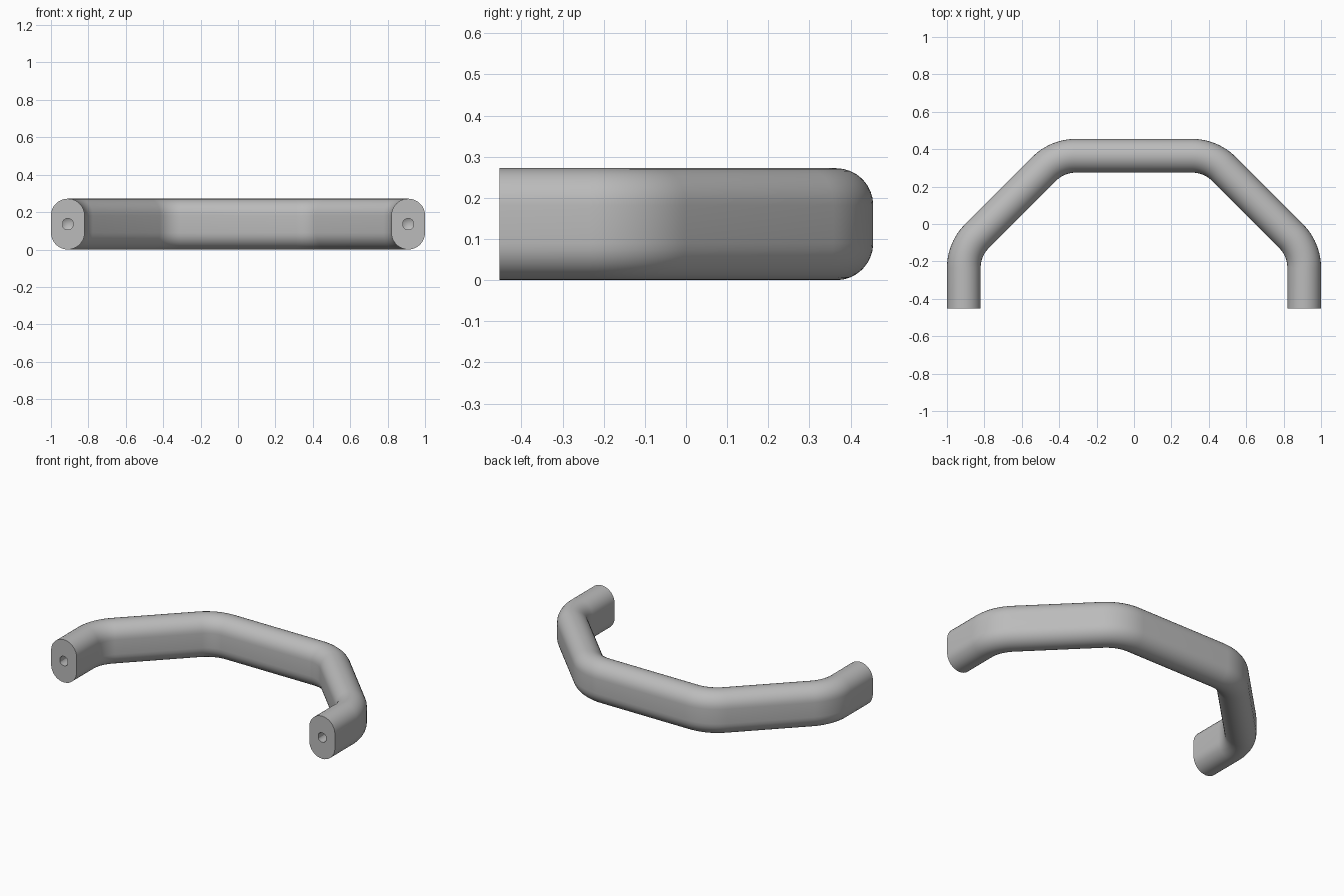
import bpy, bmesh
from math import sin, cos, pi, atan2, tan, radians
from mathutils import Vector

cube = bpy.data.objects.get("Cube")
if cube:
    bpy.data.objects.remove(cube, do_unlink=True)

R = 0.09           # half width of the bar
HALF = 0.046       # half height of its flat sides
MID_Z = R + HALF
BEND = 0.24        # centre-line bend radius
STEPS = 16
HOLE_R = 0.03
HOLE_DEPTH = 0.2

metal = bpy.data.materials.new("satin grey metal")
metal.use_nodes = True
grey = (0.5, 0.5, 0.5, 1)
metal.diffuse_color = grey
metal.node_tree.nodes["Principled BSDF"].inputs["Base Color"].default_value = grey

# Bar cross-section: (sideways, up), and a hole ring with matching points
section = []
for start, lift in ((0, HALF), (pi, -HALF)):
    for i in range(STEPS + 1):
        a = start + pi * i / STEPS
        section.append((R * cos(a), R * sin(a) + lift))
hole = [(HOLE_R * cos(atan2(v, u)), HOLE_R * sin(atan2(v, u))) for u, v in section]
tip = [(0, 0)] * len(section)

# Centre line: two legs, two diagonals and the grip, with rounded corners
corners = [Vector(p) for p in ((0.91, -0.453), (0.91, -0.135), (0.41, 0.365),
                               (-0.41, 0.365), (-0.91, -0.135), (-0.91, -0.453))]
stations = [(corners[0], pi / 2)]
for k in range(1, 5):
    d = (corners[k] - corners[k - 1]).normalized()
    a0 = atan2(d.y, d.x)
    begin = corners[k] - d * BEND * tan(pi / 8)
    centre = begin + BEND * Vector((-d.y, d.x))
    for i in range(13):
        a = a0 + pi / 4 * i / 12
        stations.append((centre + BEND * Vector((sin(a), -cos(a))), a))
stations.append((corners[5], 3 * pi / 2))

# Loft order: drilled hole, end face, bar, end face, drilled hole
first, last = stations[0], stations[-1]
inward = Vector((0, 1))
cone = HOLE_R / tan(radians(59))
drill = ((HOLE_DEPTH + cone, tip), (HOLE_DEPTH, hole), (0, hole))
loft = [(first[0] + inward * d, first[1], ring) for d, ring in drill]
loft += [(p, a, section) for p, a in stations]
loft += [(last[0] + inward * d, last[1], ring) for d, ring in reversed(drill)]

bm = bmesh.new()
rings = []
for p, a, ring in loft:
    rings.append([bm.verts.new((p.x + u * sin(a), p.y - u * cos(a), MID_Z + v))
                  for u, v in ring])
n = len(section)
for r0, r1 in zip(rings, rings[1:]):
    for i in range(n):
        j = (i + 1) % n
        bm.faces.new((r0[i], r0[j], r1[j], r1[i]))
bmesh.ops.remove_doubles(bm, verts=bm.verts, dist=1e-5)
bmesh.ops.recalc_face_normals(bm, faces=bm.faces)
mesh = bpy.data.meshes.new("pull_handle")
bm.to_mesh(mesh)
bm.free()
mesh.materials.append(metal)
handle = bpy.data.objects.new("pull_handle", mesh)
bpy.context.collection.objects.link(handle)

bpy.ops.object.select_all(action='DESELECT')
handle.select_set(True)
bpy.context.view_layer.objects.active = handle
bpy.ops.object.shade_smooth_by_angle(angle=radians(30))
